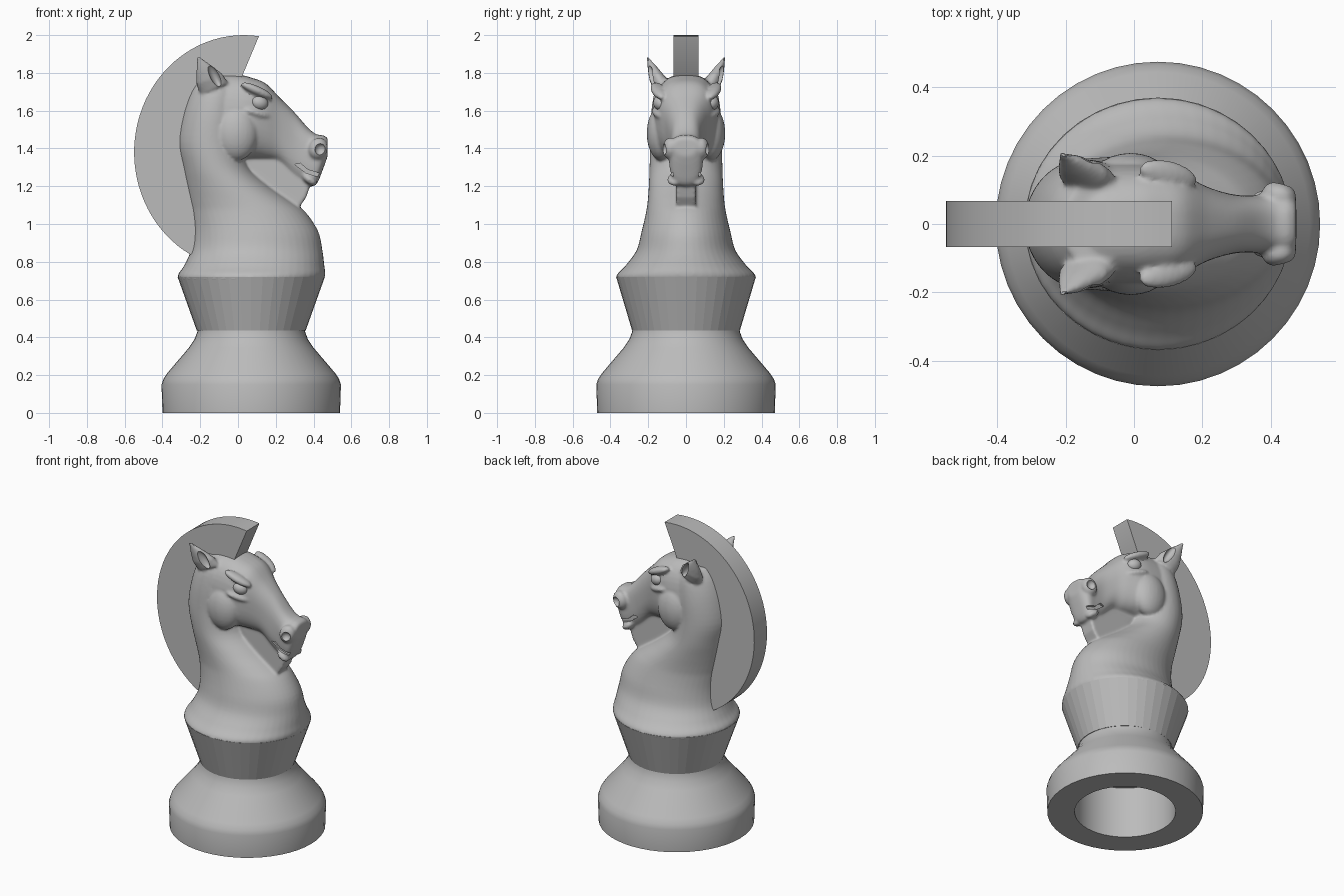
import bpy, bmesh, math
from mathutils import Vector, Matrix

if "Cube" in bpy.data.objects:
    bpy.data.objects.remove(bpy.data.objects["Cube"])

grey = bpy.data.materials.new("stone_grey")
grey.use_nodes = True
COLOUR = (0.5, 0.5, 0.5, 1)
grey.diffuse_color = COLOUR
grey.node_tree.nodes["Principled BSDF"].inputs["Base Color"].default_value = COLOUR
CX = 0.07  # axis of the turned base


def finish(bm, name):
    bmesh.ops.recalc_face_normals(bm, faces=bm.faces)
    mesh = bpy.data.meshes.new(name)
    bm.to_mesh(mesh)
    bm.free()
    mesh.materials.append(grey)
    obj = bpy.data.objects.new(name, mesh)
    bpy.context.collection.objects.link(obj)
    return obj


def smooth(obj, angle):
    bpy.ops.object.select_all(action='DESELECT')
    obj.select_set(True)
    bpy.context.view_layer.objects.active = obj
    bpy.ops.object.shade_smooth_by_angle(angle=math.radians(angle))


def loft(bm, rings, cap=True):
    loops = [[bm.verts.new(p) for p in ring] for ring in rings]
    n = len(loops[0])
    for a, b in zip(loops, loops[1:]):
        for i in range(n):
            j = (i + 1) % n
            bm.faces.new((a[i], a[j], b[j], b[i]))
    if cap:
        bm.faces.new(loops[0])
        bm.faces.new(loops[-1])


def circle(z, rx, ry, cx=CX, n=48):
    return [(cx + rx * math.cos(math.tau * i / n), ry * math.sin(math.tau * i / n), z)
            for i in range(n)]


def ball(bm, centre, radii, turn=(0, 0, 0)):
    rot = Matrix.Identity(4)
    for angle, axis in zip(turn, 'XYZ'):
        rot = Matrix.Rotation(math.radians(angle), 4, axis) @ rot
    m = Matrix.Translation(centre) @ rot @ Matrix.Diagonal((*radii, 1))
    bmesh.ops.create_uvsphere(bm, u_segments=24, v_segments=16, radius=1, matrix=m)


def plate(bm, outline, half, offset=0):
    loft(bm, [[(x, offset + s * half, z) for x, z in outline] for s in (-1, 1)])


def curve(rows, steps):
    """Smoothly interpolate rows of numbers (Catmull-Rom)."""
    out = []
    for k in range(len(rows) - 1):
        a, b, c, d = (rows[min(max(k + o, 0), len(rows) - 1)] for o in (-1, 0, 1, 2))
        for s in range(steps):
            t = s / steps
            out.append([q + t * ((r - p) + t * ((2 * p - 5 * q + 4 * r - u)
                        + t * (3 * q - p - 3 * r + u))) / 2
                        for p, q, r, u in zip(a, b, c, d)])
    return out + [rows[-1]]


# Turned foot with a blind round hole underneath
bm = bmesh.new()
foot = [(0.001, 0.34), (0.305, 0.34), (0.305, 0), (0.47, 0), (0.475, 0.15),
        (0.465, 0.18), (0.445, 0.21), (0.33, 0.345), (0.3, 0.39), (0.285, 0.43), (0.28, 0.47)]
loft(bm, [circle(z, r, r) for r, z in foot])
smooth(finish(bm, "foot"), 35)

# Faceted flaring collar
bm = bmesh.new()
loft(bm, [circle(0.435, 0.288, 0.285, n=40), circle(0.72, 0.39, 0.37, n=40)])
finish(bm, "collar")

# Neck: height, back, front, half width
bm = bmesh.new()
neck = [(0.66, -0.28, 0.42, 0.33), (0.72, -0.32, 0.46, 0.37), (0.78, -0.285, 0.457, 0.32),
        (0.86, -0.25, 0.447, 0.262), (0.96, -0.24, 0.425, 0.235), (1.06, -0.25, 0.36, 0.212),
        (1.12, -0.262, 0.285, 0.203), (1.2, -0.278, 0.17, 0.197), (1.3, -0.297, 0.06, 0.193),
        (1.43, -0.32, 0.03, 0.19), (1.58, -0.297, 0.03, 0.185), (1.7, -0.255, 0.02, 0.165),
        (1.77, -0.21, -0.01, 0.12)]
loft(bm, [circle(z, (f - b) / 2, w, (f + b) / 2) for z, b, f, w in curve(neck, 4)])

# Skull and muzzle: x, underside, top, half width below, half width above
skull = [(-0.2, 1.5, 1.72, 0.12, 0.1), (-0.12, 1.4, 1.785, 0.18, 0.15),
         (0, 1.345, 1.79, 0.185, 0.165), (0.08, 1.345, 1.772, 0.165, 0.165),
         (0.15, 1.34, 1.742, 0.13, 0.15), (0.22, 1.325, 1.67, 0.1, 0.112),
         (0.3, 1.245, 1.59, 0.085, 0.085), (0.37, 1.205, 1.51, 0.085, 0.085),
         (0.415, 1.21, 1.475, 0.085, 0.095), (0.45, 1.29, 1.47, 0.075, 0.09),
         (0.475, 1.36, 1.455, 0.05, 0.07)]


def section(x, low, high, wl, wh, n=40):
    pts = []
    for i in range(n):
        c, s = math.cos(math.tau * i / n), math.sin(math.tau * i / n)
        c, s = (math.copysign(abs(v) ** 0.75, v) for v in (c, s))
        pts.append((x, c * (wl + (wh - wl) * (s + 1) / 2), (low + high) / 2 + s * (high - low) / 2))
    return pts


loft(bm, [section(*row) for row in curve(skull, 4)])

# Cheeks, brows, nostril rims, lips and ears on both sides
for s in (-1, 1):
    ball(bm, (-0.01, s * 0.13, 1.48), (0.115, 0.078, 0.145))
    ball(bm, (0.1, s * 0.145, 1.705), (0.095, 0.04, 0.025), (0, 24, -s * 14))
    ball(bm, (0.1, s * 0.14, 1.585), (0.08, 0.035, 0.022), (0, 15, -s * 20))
    ball(bm, (0.425, s * 0.085, 1.4), (0.05, 0.038, 0.058), (0, 20, -s * 15))
    ball(bm, (0.38, s * 0.06, 1.235), (0.045, 0.04, 0.024), (0, 35, 0))
    base, tip = Vector((-0.125, s * 0.125, 1.715)), Vector((-0.212, s * 0.205, 1.885))
    rings = []
    for t, r in ((0, 0.075), (0.3, 0.07), (0.6, 0.045), (0.85, 0.02), (1, 0.008)):
        c = base.lerp(tip, t)
        rings.append([c + Vector((r * math.cos(a), 0.65 * r * math.sin(a), 0.4 * r * math.cos(a)))
                      for a in (math.tau * i / 16 for i in range(16))])
    loft(bm, rings)

# Web joining the chin to the chest
plate(bm, [(0.02, 1.38), (0.16, 1.17), (0.325, 1.09), (0.36, 1.14), (0.395, 1.24), (0.25, 1.38)], 0.052)
horse = finish(bm, "horse_head_and_neck")

# Sculpted blend of the parts above
mod = horse.modifiers.new("blend", 'REMESH')
mod.mode = 'VOXEL'
mod.voxel_size = 0.009
mod = horse.modifiers.new("soften", 'SMOOTH')
mod.factor = 0.5
mod.iterations = 4

# Cutters for eye sockets, nostrils, ear hollows and the mouth
bm = bmesh.new()
for s in (-1, 1):
    ball(bm, (0.118, s * 0.192, 1.643), (0.058, 0.042, 0.042), (0, 15, -s * 18))
    ball(bm, (0.437, s * 0.125, 1.395), (0.03, 0.032, 0.032), (0, 20, -s * 15))
    ball(bm, (-0.125, s * 0.2, 1.79), (0.026, 0.038, 0.075), (-s * 25, -25, 0))
    plate(bm, [(0.3, 1.315), (0.33, 1.322), (0.37, 1.287), (0.46, 1.262), (0.46, 1.238), (0.36, 1.27)],
          0.04, s * 0.105)
cutter = finish(bm, "detail_cutter")
cutter.hide_render = True
mod = horse.modifiers.new("details", 'BOOLEAN')
mod.operation = 'DIFFERENCE'
mod.object = cutter
bpy.ops.object.select_all(action='DESELECT')
horse.select_set(True)
bpy.context.view_layer.objects.active = horse
bpy.ops.object.convert(target='MESH')
smooth(horse, 40)
bpy.data.objects.remove(cutter)

# Eyeballs
for s, side in ((1, "left"), (-1, "right")):
    bm = bmesh.new()
    ball(bm, (0.115, s * 0.137, 1.641), (0.046, 0.036, 0.038), (0, 15, -s * 18))
    smooth(finish(bm, side + "_eye"), 60)

# Crested mane: a thick arc slab sunk into the neck
bm = bmesh.new()
arc = [(0.03 + 0.58 * math.cos(a), 1.38 + 0.62 * math.sin(a))
       for a in (math.radians(82 + i * (241 - 82) / 40) for i in range(41))]
plate(bm, arc + [(-0.22, 0.87), (-0.2, 1.2), (-0.2, 1.5), (-0.1, 1.65), (0.0, 1.73)], 0.067)
smooth(finish(bm, "mane_crest"), 30)
